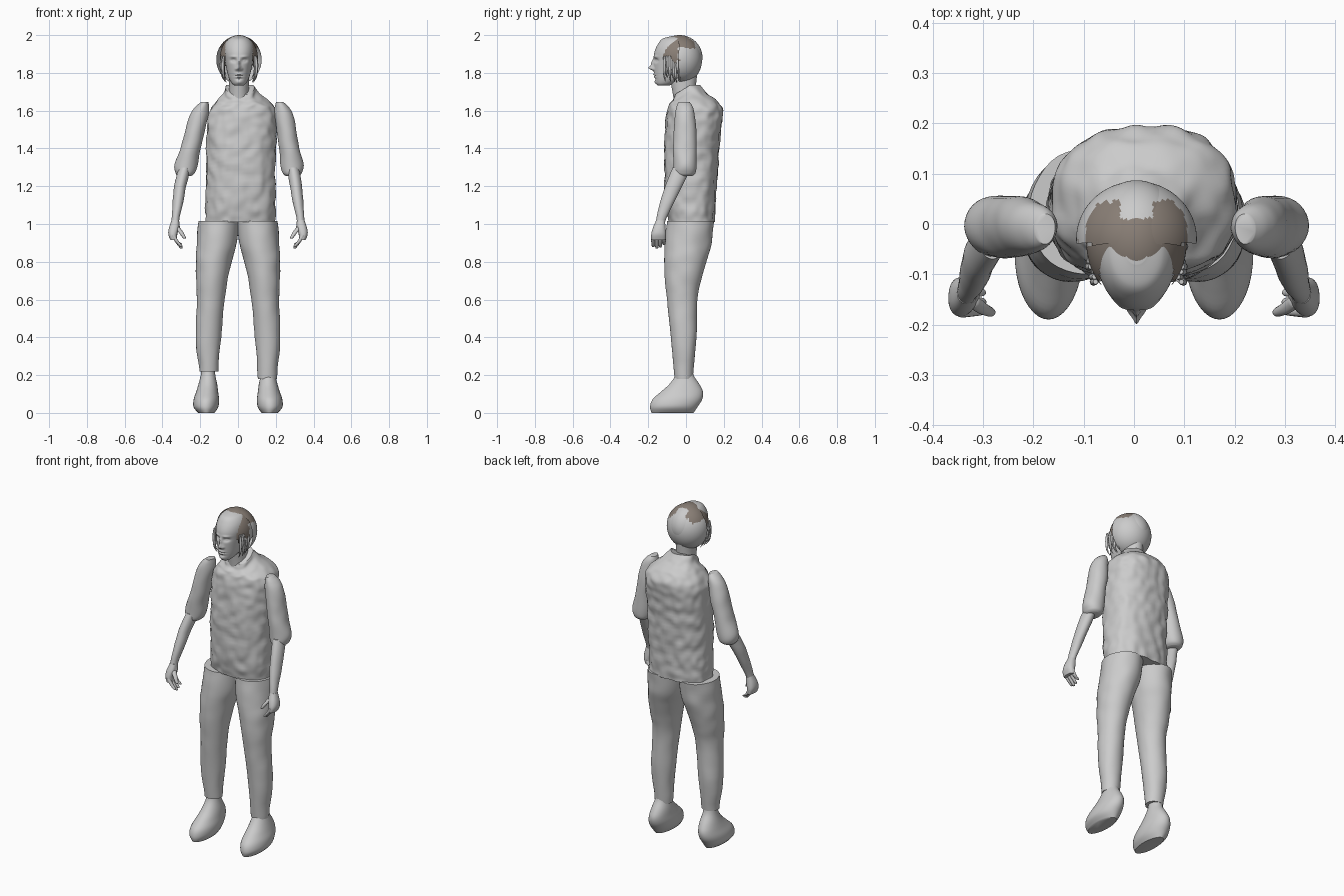
import bpy, bmesh, math, random
from mathutils import Vector, noise

random.seed(4)
cube = bpy.data.objects.get("Cube")
if cube:
    bpy.data.objects.remove(cube, do_unlink=True)


def material(name, colour):
    mat = bpy.data.materials.new(name)
    mat.use_nodes = True
    mat.diffuse_color = (*colour, 1)
    mat.node_tree.nodes["Principled BSDF"].inputs["Base Color"].default_value = (*colour, 1)
    return mat


grey = material("plain grey", (.6, .6, .6))
brown = material("hair brown", (.25, .21, .18))


def finish(name, bm, angle=50):
    """Turn a bmesh into a smooth shaded object carrying both colours."""
    bmesh.ops.recalc_face_normals(bm, faces=bm.faces)
    mesh = bpy.data.meshes.new(name)
    bm.to_mesh(mesh)
    bm.free()
    mesh.materials.append(grey)
    mesh.materials.append(brown)
    obj = bpy.data.objects.new(name, mesh)
    bpy.context.collection.objects.link(obj)
    bpy.ops.object.select_all(action="DESELECT")
    obj.select_set(True)
    bpy.context.view_layer.objects.active = obj
    bpy.ops.object.shade_smooth_by_angle(angle=math.radians(angle))
    return obj


def spline(a, b, c, d, t):
    """Catmull-Rom value between b and c."""
    return b + t * ((c - a) + t * ((2*a - 5*b + 4*c - d) + t * (3*(b - c) + d - a))) / 2


def loft(name, rings, sides=32, steps=4, power=2, shape=None):
    """Skin rings given as (z, x low, x high, y low, y high); shape moves each point."""
    dense = []
    last = len(rings) - 1
    for i in range(last):
        four = [rings[max(0, min(last, i + k))] for k in (-1, 0, 1, 2)]
        dense += [[spline(*v, s / steps) for v in zip(*four)] for s in range(steps)]
    dense.append(rings[last])
    bm = bmesh.new()
    loops = []
    for z, x0, x1, y0, y1 in dense:
        loop = []
        for k in range(sides):
            a = math.tau * k / sides
            c, s = math.cos(a), math.sin(a)
            x = (x0 + x1) / 2 + (x1 - x0) / 2 * math.copysign(abs(c) ** (2 / power), c)
            y = (y0 + y1) / 2 + (y1 - y0) / 2 * math.copysign(abs(s) ** (2 / power), s)
            p = Vector((x, y, z))
            loop.append(bm.verts.new(shape(p) if shape else p))
        loops.append(loop)
    for low, high in zip(loops, loops[1:]):
        for k in range(sides):
            j = (k + 1) % sides
            bm.faces.new((low[k], low[j], high[j], high[k]))
    bm.faces.new(loops[0])
    bm.faces.new(loops[-1])
    return finish(name, bm)


def tube(name, path, **options):
    """Tapered limb through points (x, y, z, radius)."""
    return loft(name, [(z, x - r, x + r, y - r, y + r) for x, y, z, r in path], **options)


def cloth(amount, size):
    def shape(p):
        return p + Vector((p.x, p.y, 0)).normalized() * noise.noise(p * size) * amount
    return shape


# Shirt with crumpled cloth and a neckline that dips at the front
def shirt_shape(p):
    q = cloth(.009, 22)(p)
    if p.z > 1.62:
        q.z -= max(0, min(1, (.02 - p.y) / .08)) * (p.z - 1.62) * .45
    return q


loft("shirt", [
    (1.01, -.172, .198, -.09, .15), (1.1, -.17, .198, -.105, .155),
    (1.25, -.168, .198, -.115, .165), (1.4, -.166, .2, -.115, .175),
    (1.52, -.165, .205, -.108, .188), (1.6, -.15, .2, -.1, .195),
    (1.65, -.115, .165, -.085, .165), (1.69, -.08, .115, -.07, .115),
    (1.735, -.065, .085, -.06, .07)], sides=96, steps=8, power=2.4, shape=shirt_shape)


# Limbs, drawn on the left and mirrored with a slight lean
def mirrored(side):
    def shape(p):
        q = cloth(.004, 14)(p)
        return q if side > 0 else Vector((max(0, (p.z - 1.2) * .1) - q.x, q.y, q.z))
    return shape


for side, label, hem in ((1, "left", .18), (-1, "right", .22)):
    shape = mirrored(side)
    loft(label + "_trouser_leg", [
        (hem, .105, .205, -.06, .035), (.4, .09, .225, -.08, .055),
        (.6, .07, .217, -.1, .06), (.72, .052, .222, -.112, .085),
        (.82, .03, .222, -.115, .115), (.9, .006, .218, -.112, .135),
        (1.015, -.005, .21, -.1, .147)], sides=40, steps=6, shape=shape)
    loft(label + "_shoe", [
        (0, .125, .21, -.182, .04), (.03, .105, .235, -.19, .06),
        (.07, .1, .235, -.178, .085), (.11, .105, .222, -.135, .09),
        (.15, .11, .21, -.09, .072), (.2, .12, .197, -.055, .04),
        (.25, .125, .192, -.045, .03)], sides=40,
        shape=lambda p: Vector((side * p.x, p.y, p.z)))
    loft(label + "_sleeve", [
        (1.255, .25, .325, -.055, .035), (1.27, .235, .338, -.064, .05),
        (1.31, .225, .346, -.066, .056), (1.4, .218, .326, -.068, .056),
        (1.5, .203, .308, -.064, .055), (1.58, .195, .292, -.058, .045),
        (1.62, .195, .268, -.05, .036), (1.645, .2, .24, -.04, .02)],
        steps=6, shape=shape)
    loft(label + "_forearm", [
        (.98, .307, .357, -.165, -.115), (1.02, .31, .352, -.158, -.108),
        (1.1, .294, .347, -.142, -.07), (1.2, .275, .338, -.11, -.02),
        (1.3, .26, .325, -.07, .03)], shape=shape)
    loft(label + "_palm", [
        (.915, .32, .358, -.182, -.108), (.945, .32, .368, -.184, -.106),
        (.98, .312, .364, -.175, -.108), (1.02, .312, .352, -.158, -.112)],
        sides=20, power=2.5, shape=shape)
    for k, finger in enumerate(("index", "middle", "ring", "little")):
        y = -.174 + .019 * k
        tip = (.878, .87, .876, .89)[k]
        tube(f"{label}_{finger}_finger", [
            (.3, y, tip, .003), (.303, y, tip + .005, .008),
            (.325, y, .91, .0105), (.343, y, .94, .012)], sides=12, shape=shape)
    tube(label + "_thumb", [
        (.283, -.176, .922, .004), (.286, -.176, .928, .009),
        (.302, -.168, .955, .012), (.325, -.15, .985, .015)], sides=12, shape=shape)

# Neck
loft("neck", [(1.62, -.055, .065, -.06, .06), (1.69, -.047, .057, -.07, .05),
              (1.8, -.05, .06, -.09, .06)], power=2)

# Head, with features as soft bumps: (x, z, width, height, push to the front)
bumps = [
    (0, 1.826, .011, .012, .026), (0, 1.852, .008, .02, .013),
    (-.014, 1.82, .007, .007, .008), (.014, 1.82, .007, .007, .008),
    (-.029, 1.866, .015, .010, -.014), (.029, 1.866, .015, .010, -.014),
    (-.029, 1.865, .008, .005, .006), (.029, 1.865, .008, .005, .006),
    (-.03, 1.886, .018, .006, .005), (.03, 1.886, .018, .006, .005),
    (0, 1.792, .018, .005, .007), (0, 1.778, .016, .005, .006),
    (0, 1.785, .022, .002, -.005), (0, 1.768, .018, .005, -.004),
    (0, 1.75, .016, .01, .006)]


def face_shape(p):
    q = p.copy()
    if p.y < -.07:
        for x, z, w, h, push in bumps:
            q.y -= push * math.exp(-((p.x - x) / w) ** 2 - ((p.z - z) / h) ** 2)
    q.x += .005
    return q


loft("head", [
    (1.732, -.022, .022, -.148, -.09), (1.745, -.038, .038, -.158, -.06),
    (1.775, -.054, .054, -.165, 0), (1.82, -.066, .066, -.17, .05),
    (1.865, -.074, .074, -.171, .06), (1.91, -.08, .08, -.167, .06),
    (1.95, -.075, .075, -.15, .05), (1.98, -.055, .055, -.125, .03),
    (1.994, -.025, .025, -.08, 0)], sides=144, steps=12, power=2.1, shape=face_shape)


# Hair: brown on the parted crown and temples, plain elsewhere
def is_brown(c):
    x = abs(c.x - .005)
    ragged = noise.noise(c * 60) * .012
    if c.z + ragged > 1.93 and x < .1:
        return c.y < .045 + ragged if x > .032 else -.1 < c.y + ragged < .01
    return c.z + ragged > 1.835 and c.y < -.04 + ragged and x > .06


def dome(name, centre, radii, keep):
    bm = bmesh.new()
    bmesh.ops.create_uvsphere(bm, u_segments=80, v_segments=56, radius=1)
    for v in bm.verts:
        v.co = Vector(c + r * u for c, r, u in zip(centre, radii, v.co))
    drop = [f for f in bm.faces if not keep(f.calc_center_median())]
    bmesh.ops.delete(bm, geom=drop, context="FACES")
    for f in bm.faces:
        f.material_index = int(is_brown(f.calc_center_median()))
    return finish(name, bm)


def fringe(c):
    ragged = noise.noise(c * 50) * .015
    face = c.y < -.085 + ragged and abs(c.x - .005) < .072 and c.z < 1.955 + ragged
    return c.z > 1.83 + ragged and not face


dome("hair_back", (.005, -.03, 1.87), (.12, .115, .128), lambda c: c.y > -.04)
dome("hair_crown", (.005, -.035, 1.882), (.1, .122, .118), fringe)

# Loose locks in front of the ears
for side in (-1, 1):
    for k in range(9):
        y = -.115 + k * .01
        x = .005 + side * random.uniform(.078, .092)
        low = random.uniform(1.745, 1.79)
        tube(f"{'left' if side > 0 else 'right'}_lock_{k + 1}", [
            (x - side * .014, y + .006, low, .001), (x, y, low + .03, .005),
            (x + side * .004, y, 1.84, .008), (x, y, 1.89, .005)], sides=8, steps=3)
